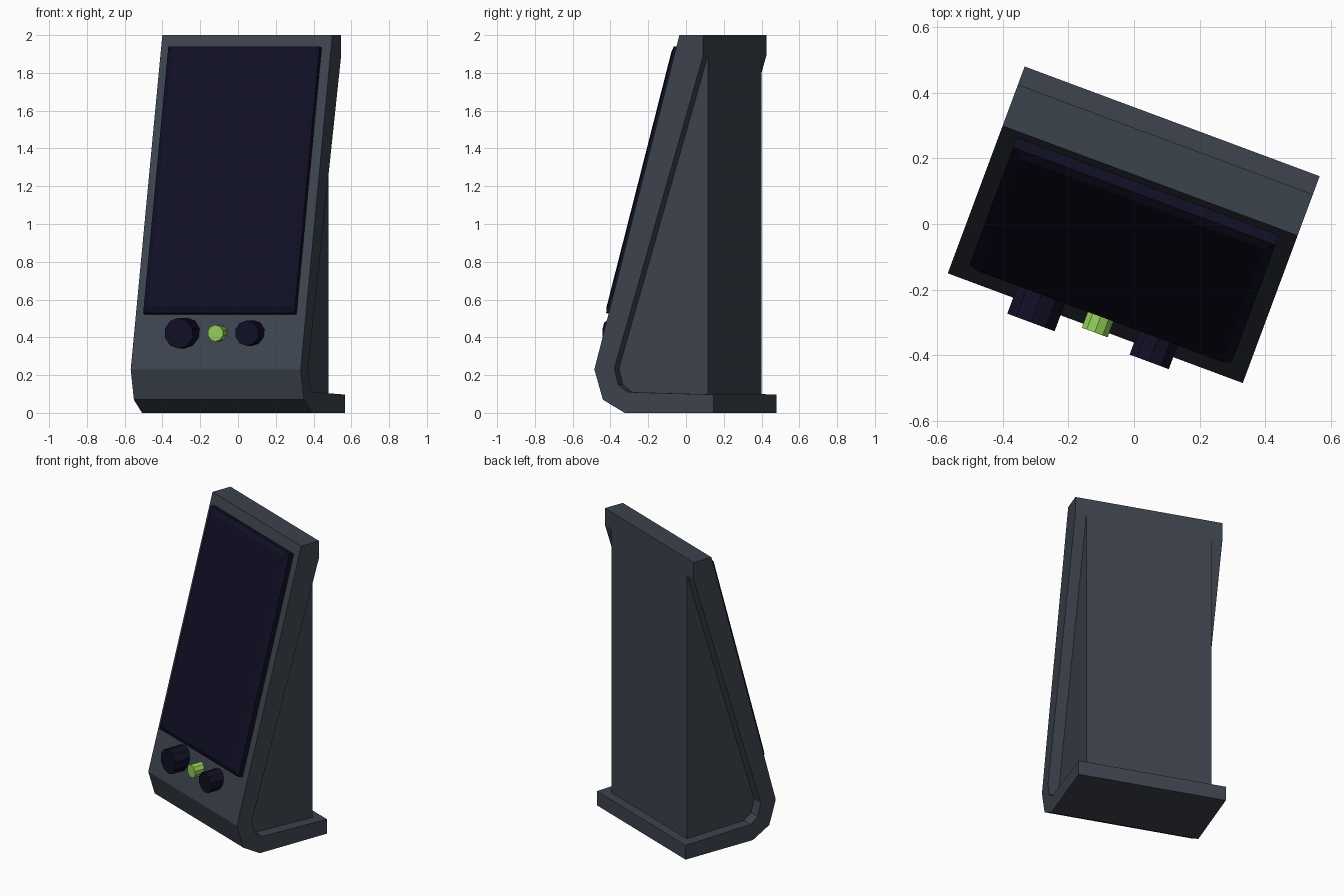
import bpy, bmesh, math
from mathutils import Matrix, Vector

if "Cube" in bpy.data.objects:
    bpy.data.objects.remove(bpy.data.objects["Cube"])

TURN = Matrix.Rotation(math.radians(-20.4), 4, 'Z')   # whole model is turned on its base


def material(name, rgb):
    m = bpy.data.materials.new(name)
    m.diffuse_color = (*rgb, 1)
    m.use_nodes = True
    m.node_tree.nodes["Principled BSDF"].inputs["Base Color"].default_value = m.diffuse_color
    return m


GREY = material("slate grey", (0.046, 0.056, 0.075))
NAVY = material("dark navy", (0.0055, 0.0050, 0.019))
GREEN = material("lime green", (0.29, 0.62, 0.10))


def finish(bm, name, mat):
    bmesh.ops.recalc_face_normals(bm, faces=bm.faces)
    bm.transform(TURN)
    me = bpy.data.meshes.new(name)
    bm.to_mesh(me)
    bm.free()
    me.materials.append(mat)
    ob = bpy.data.objects.new(name, me)
    bpy.context.collection.objects.link(ob)
    return ob


def extrude_profile(name, pts, half, mat):
    """Side profile (depth, height) extruded across the width."""
    bm = bmesh.new()
    face = bm.faces.new([bm.verts.new((-half, y, z)) for y, z in pts])
    ext = bmesh.ops.extrude_face_region(bm, geom=[face])
    moved = [v for v in ext['geom'] if isinstance(v, bmesh.types.BMVert)]
    bmesh.ops.translate(bm, verts=moved, vec=(2 * half, 0, 0))
    return finish(bm, name, mat)


# Outer and inner edges of the C-shaped frame
outer = [(0.334, 0), (-0.168, 0), (-0.291, 0.07), (-0.339, 0.23), (0.141, 2), (0.275, 2)]
inner = [(0.275, 1.89), (-0.227, 0.235), (-0.205, 0.15), (-0.152, 0.11), (0.334, 0.097)]
extrude_profile("frame", outer + inner, 0.48, GREY)

# Recessed housing filling the frame
housing = [(0.275, 0.06), (-0.16, 0.06), (-0.24, 0.15), (-0.255, 0.235), (0.2, 1.93), (0.275, 1.93)]
extrude_profile("housing", housing, 0.408, GREY)

# Screen: raised slab with chamfered rim lying on the sloped front
low, top = Vector((0, -0.339, 0.23)), Vector((0, 0.141, 2))
up = (top - low).normalized()
out = Vector((0, -up.z, up.y))


def on_slope(x, z, height):
    return low + up * ((z - low.z) / up.z) + out * height + Vector((x, 0, 0))


bm = bmesh.new()
rings = []
for inset, height in ((0, -0.02), (0, 0.033), (0.03, 0.05)):
    w, z0, z1 = 0.427 - inset, 0.52 + inset, 1.932 - inset
    rings.append([bm.verts.new(on_slope(x, z, height))
                  for x, z in ((-w, z0), (w, z0), (w, z1), (-w, z1))])
for a, b in zip(rings, rings[1:]):
    for i in range(4):
        j = (i + 1) % 4
        bm.faces.new((a[i], a[j], b[j], b[i]))
bm.faces.new(rings[0])
bm.faces.new(rings[-1])
finish(bm, "screen", NAVY)


# Controls: low-poly cylinders pointing straight forward
def knob(name, x, radius, front, mat):
    back = -0.23
    bm = bmesh.new()
    bmesh.ops.create_cone(bm, cap_ends=True, segments=10, radius1=radius,
                          radius2=radius, depth=back - front)
    bm.transform(Matrix.Translation((x, (front + back) / 2, 0.422))
                 @ Matrix.Rotation(math.pi / 2, 4, 'X'))
    finish(bm, name, mat)


knob("large_knob", -0.19, 0.081, -0.391, NAVY)
knob("button", 0.003, 0.044, -0.352, GREEN)
knob("small_knob", 0.19, 0.067, -0.378, NAVY)
